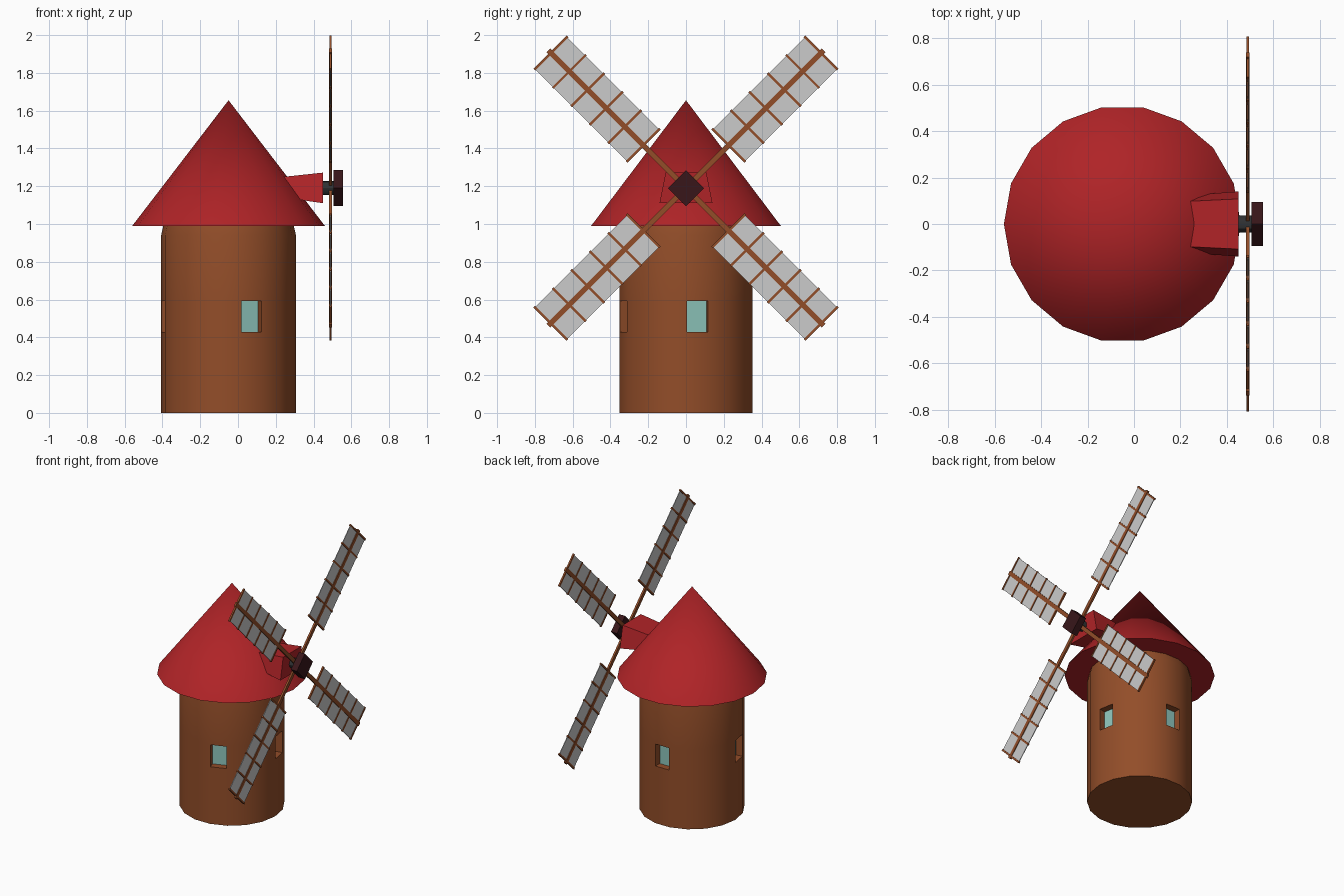
import bpy, bmesh, math
from mathutils import Matrix, Vector

if "Cube" in bpy.data.objects:
    bpy.data.objects.remove(bpy.data.objects["Cube"])

CX = -0.05                      # tower axis
HUB = Vector((0.49, 0, 1.19))   # centre of the sail cross
N = 18


def material(name, rgb):
    m = bpy.data.materials.new(name)
    m.diffuse_color = (*rgb, 1)
    m.use_nodes = True
    m.node_tree.nodes["Principled BSDF"].inputs["Base Color"].default_value = m.diffuse_color
    return m


brown = material("brick_brown", (0.29, 0.075, 0.022))
wood = material("sail_wood", (0.29, 0.075, 0.022))
red = material("roof_red", (0.43, 0.017, 0.02))
glass = material("window_glass", (0.27, 0.56, 0.50))
dark = material("hub_dark", (0.04, 0.008, 0.01))
iron = material("axle_iron", (0.03, 0.032, 0.034))


def finish(name, bm, mats, smooth=False):
    bmesh.ops.recalc_face_normals(bm, faces=bm.faces)
    me = bpy.data.meshes.new(name)
    bm.to_mesh(me)
    bm.free()
    for m in mats:
        me.materials.append(m)
    ob = bpy.data.objects.new(name, me)
    bpy.context.collection.objects.link(ob)
    if smooth:
        bpy.ops.object.select_all(action='DESELECT')
        ob.select_set(True)
        bpy.context.view_layer.objects.active = ob
        bpy.ops.object.shade_smooth_by_angle(angle=math.radians(30))
    return ob


def add_box(bm, center, size, mat=Matrix()):
    bmesh.ops.create_cube(bm, size=1, matrix=mat @ Matrix.Translation(center)
                          @ Matrix.Diagonal((*size, 1)))


# Tower: stacked rings, four facets hold recessed windows
bm = bmesh.new()
profile = [(0.357, 0), (0.357, 0.422), (0.357, 0.598), (0.357, 0.94), (0.343, 1.0)]
rings = [[bm.verts.new((CX + r * math.cos(math.tau * i / N),
                        r * math.sin(math.tau * i / N), z)) for i in range(N)]
         for r, z in profile]
windows = []
for k in range(len(rings) - 1):
    for i in range(N):
        j = (i + 1) % N
        f = bm.faces.new((rings[k][i], rings[k][j], rings[k + 1][j], rings[k + 1][i]))
        if k == 1 and i in (0, 4, 9, 14):
            windows.append(f)
bm.faces.new(rings[0][::-1])
bm.faces.new(rings[-1])
bm.normal_update()
bmesh.ops.inset_individual(bm, faces=windows, thickness=0.008)
for f in bmesh.ops.extrude_discrete_faces(bm, faces=windows)["faces"]:
    f.normal_update()
    bmesh.ops.translate(bm, verts=f.verts, vec=f.normal * -0.05)
    f.material_index = 1
finish("tower", bm, [brown, glass], True)

# Conical roof
bm = bmesh.new()
bmesh.ops.create_cone(bm, cap_ends=True, segments=N, radius1=0.51, radius2=0,
                      depth=0.665, matrix=Matrix.Translation((CX, 0, 0.99 + 0.665 / 2))
                      @ Matrix.Rotation(math.pi / 2, 4, 'Z'))
bmesh.ops.remove_doubles(bm, verts=bm.verts, dist=1e-4)
finish("roof", bm, [red], True)

# Flared dormer that carries the axle
bm = bmesh.new()
ends = [[bm.verts.new((x, y, z)) for y, z in ((-b, z0), (b, z0), (t, z1), (-t, z1))]
        for x, b, t, z0, z1 in ((0.18, 0.12, 0.095, 1.15, 1.243),
                                (0.45, 0.14, 0.108, 1.11, 1.272))]
for i in range(4):
    j = (i + 1) % 4
    bm.faces.new((ends[0][i], ends[0][j], ends[1][j], ends[1][i]))
bm.faces.new(ends[0])
bm.faces.new(ends[1])
finish("dormer", bm, [red])

# Axle and diamond hub
bm = bmesh.new()
bmesh.ops.create_cone(bm, cap_ends=True, segments=12, radius1=0.037, radius2=0.037,
                      depth=0.09, matrix=Matrix.Translation((0.475, 0, HUB.z))
                      @ Matrix.Rotation(math.pi / 2, 4, 'Y'))
finish("axle", bm, [iron], True)
bm = bmesh.new()
add_box(bm, (0.04, 0, 0), (0.05, 0.135, 0.135),
        Matrix.Translation(HUB) @ Matrix.Rotation(math.pi / 4, 4, 'X'))
finish("hub", bm, [dark])

# Four sails: wooden spar with cross bars, and a thin cloth
IN, OUT, BARS = 0.32, 1.012, 6
for s in range(4):
    turn = Matrix.Translation(HUB) @ Matrix.Rotation(math.pi / 4 + s * math.pi / 2, 4, 'X')
    bm = bmesh.new()
    add_box(bm, (0, 0, 0.515), (0.014, 0.028, 1.03), turn)
    for b in range(BARS):
        z = IN + (OUT - IN) * b / (BARS - 1)
        add_box(bm, (0, 0, z), (0.012, 0.248, 0.013), turn)
    finish(f"sail_frame_{s + 1}", bm, [wood])
    bm = bmesh.new()
    add_box(bm, (0, 0, (IN + OUT) / 2), (0.005, 0.24, OUT - IN), turn)
    finish(f"sail_cloth_{s + 1}", bm, [])
